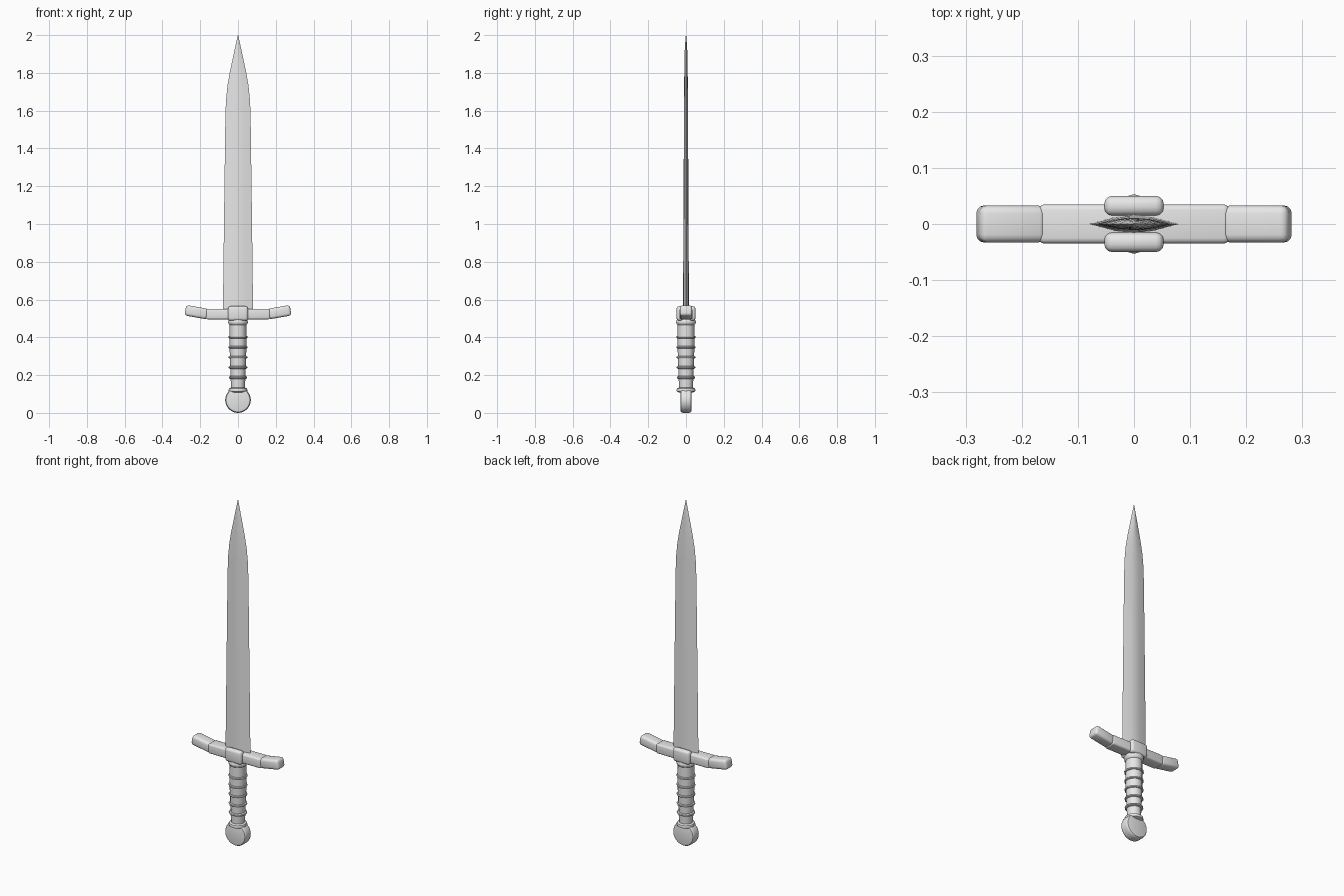
import bpy, bmesh, math
from mathutils import Matrix

cube = bpy.data.objects.get("Cube")
if cube:
    bpy.data.objects.remove(cube)

steel = bpy.data.materials.new("grey_steel")
steel.use_nodes = True
GREY = (0.8, 0.8, 0.8, 1)
steel.diffuse_color = GREY
steel.node_tree.nodes["Principled BSDF"].inputs["Base Color"].default_value = GREY


def finish(bm, name, angle=40):
    """Turn a bmesh into a smooth-shaded steel object."""
    bmesh.ops.recalc_face_normals(bm, faces=bm.faces)
    mesh = bpy.data.meshes.new(name)
    bm.to_mesh(mesh)
    bm.free()
    mesh.materials.append(steel)
    obj = bpy.data.objects.new(name, mesh)
    bpy.context.collection.objects.link(obj)
    bpy.ops.object.select_all(action="DESELECT")
    obj.select_set(True)
    bpy.context.view_layer.objects.active = obj
    bpy.ops.object.shade_smooth_by_angle(angle=math.radians(angle))
    return obj


def loft(bm, sections):
    """Skin a list of closed cross-sections and cap both ends."""
    rings = [[bm.verts.new(p) for p in s] for s in sections]
    n = len(rings[0])
    for a, b in zip(rings, rings[1:]):
        for i in range(n):
            j = (i + 1) % n
            bm.faces.new((a[i], a[j], b[j], b[i]))
    bm.faces.new(rings[0][::-1])
    bm.faces.new(rings[-1])


def lathe(name, profile, sides=12):
    """Round part about z from (radius, height) pairs."""
    bm = bmesh.new()
    turn = [math.tau * i / sides for i in range(sides)]
    loft(bm, [[(r * math.cos(a), r * math.sin(a), z) for a in turn]
              for r, z in profile])
    return finish(bm, name)


def rounded_block(name, size, centre, tilt=0, bevel=0.014):
    """Box with rounded edges, tilted about y."""
    bm = bmesh.new()
    bmesh.ops.create_cube(bm, size=1)
    bmesh.ops.scale(bm, vec=size, verts=bm.verts)
    bmesh.ops.bevel(bm, geom=bm.edges[:], offset=bevel, segments=3,
                    profile=0.5, affect="EDGES")
    bm.transform(Matrix.Translation(centre) @ Matrix.Rotation(tilt, 4, "Y"))
    return finish(bm, name)


# Blade: flattened diamond section, (height, half width, half thickness)
blade_sections = [(0.53, 0.08, 0.016), (1.1, 0.073, 0.013), (1.55, 0.067, 0.011),
                  (1.65, 0.064, 0.0105), (1.73, 0.056, 0.01), (1.8, 0.044, 0.009),
                  (1.88, 0.027, 0.008), (1.94, 0.014, 0.006), (2.0, 0.001, 0.001)]
bm = bmesh.new()
loft(bm, [[(w, 0, z), (w * 0.4, t * 0.8, z), (0, t, z), (-w * 0.4, t * 0.8, z),
           (-w, 0, z), (-w * 0.4, -t * 0.8, z), (0, -t, z), (w * 0.4, -t * 0.8, z)]
          for z, w, t in blade_sections])
finish(bm, "blade", 60)

# Crossguard: straight core, upturned ends, and a cheek on each face
rounded_block("guard_core", (0.34, 0.07, 0.056), (0, 0, 0.523), bevel=0.01)
for side, label in ((1, "left"), (-1, "right")):
    rounded_block("guard_end_" + label, (0.121, 0.066, 0.056),
                  (side * 0.219, 0, 0.533), -side * math.radians(10))
for side, label in ((-1, "front"), (1, "back")):
    rounded_block("guard_cheek_" + label, (0.106, 0.035, 0.077),
                  (0, side * 0.0325, 0.5265))

# Grip: slightly tapered handle with flared collars and raised bands
lathe("grip", [(0.036, 0.11), (0.038, 0.16), (0.043, 0.28), (0.045, 0.4), (0.043, 0.5)])
lathe("upper_collar", [(0.043, 0.464), (0.051, 0.472), (0.053, 0.482),
                       (0.049, 0.491), (0.044, 0.505)])
lathe("lower_collar", [(0.036, 0.108), (0.048, 0.113), (0.05, 0.121),
                       (0.047, 0.129), (0.037, 0.134)])
for i in range(5):
    z = 0.187 + i * 0.0535
    r = 0.047 + i * 0.0007
    lathe(f"grip_band_{i + 1}", [(r - 0.008, z - 0.008), (r, z - 0.005), (r + 0.002, z),
                                 (r, z + 0.005), (r - 0.008, z + 0.008)])

# Pommel: upright disc with rounded rims
pommel = lathe("pommel", [(0.056, -0.029), (0.063, -0.027), (0.067, -0.021), (0.068, -0.014),
                          (0.068, 0.014), (0.067, 0.021), (0.063, 0.027), (0.056, 0.029)], 32)
pommel.data.transform(Matrix.Translation((0, 0, 0.068)) @ Matrix.Rotation(math.pi / 2, 4, "X"))
